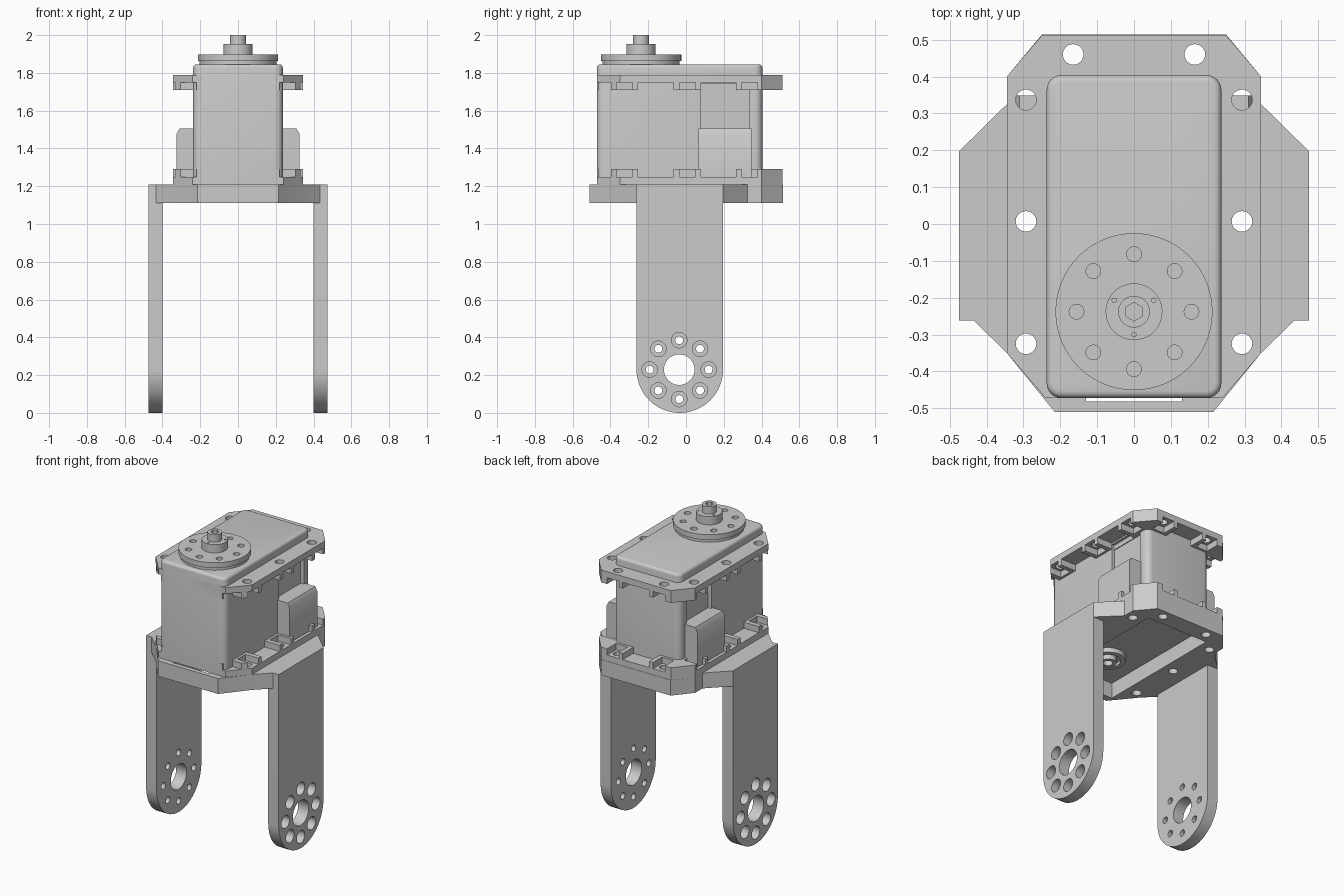
import bpy, bmesh, math

if "Cube" in bpy.data.objects:
    bpy.data.objects.remove(bpy.data.objects["Cube"])

AXES = {'Z': lambda a, b, t: (a, b, t),
        'X': lambda a, b, t: (t, a, b),
        'Y': lambda a, b, t: (b, t, a)}


def make(name, solids):
    """One object from several (outline, low, high, axis) prisms."""
    bm = bmesh.new()
    for pts, lo, hi, axis in solids:
        f = AXES[axis]
        low = [bm.verts.new(f(a, b, lo)) for a, b in pts]
        top = [bm.verts.new(f(a, b, hi)) for a, b in pts]
        n = len(pts)
        bm.faces.new(low[::-1])
        bm.faces.new(top)
        for i in range(n):
            j = (i + 1) % n
            bm.faces.new((low[i], low[j], top[j], top[i]))
    bmesh.ops.recalc_face_normals(bm, faces=bm.faces[:])
    me = bpy.data.meshes.new(name)
    bm.to_mesh(me)
    bm.free()
    ob = bpy.data.objects.new(name, me)
    bpy.context.collection.objects.link(ob)
    return ob


def circle(cx, cy, r, n=32, a0=0, a1=2 * math.pi):
    m = n if abs(a1 - a0 - 2 * math.pi) < 1e-6 else n - 1
    return [(cx + r * math.cos(a0 + (a1 - a0) * i / m),
             cy + r * math.sin(a0 + (a1 - a0) * i / m)) for i in range(n)]


def rect(x0, y0, x1, y1):
    return [(x0, y0), (x1, y0), (x1, y1), (x0, y1)]


def rounded(x0, y0, x1, y1, r):
    pts = []
    for k, (x, y) in enumerate([(x1 - r, y1 - r), (x0 + r, y1 - r), (x0 + r, y0 + r), (x1 - r, y0 + r)]):
        pts += circle(x, y, r, 7, k * math.pi / 2, (k + 1) * math.pi / 2)
    return pts


def mirrored(half):
    return half + [(-x, y) for x, y in reversed(half)]


def cut(ob, solids):
    tool = make("cutter", solids)
    tool.hide_render = True
    m = ob.modifiers.new("cut", 'BOOLEAN')
    m.operation, m.solver, m.object = 'DIFFERENCE', 'EXACT', tool
    bpy.context.view_layer.objects.active = ob
    bpy.ops.object.modifier_apply(modifier=m.name)
    bpy.data.objects.remove(tool)


def ring(cx, cy, rad, r, n=8, seg=20, start=0.0):
    return [circle(cx + rad * math.cos(start + 2 * math.pi * i / n),
                   cy + rad * math.sin(start + 2 * math.pi * i / n), r, seg) for i in range(n)]


SIDE_Y = (-0.325, 0.007, 0.337)
HOLES = [(s * 0.293, y) for s in (-1, 1) for y in SIDE_Y] + [(s * 0.165, 0.46) for s in (-1, 1)]
screw_holes = [(circle(x, y, 0.028, 24), 1.0, 1.95, 'Z') for x, y in HOLES]

# Bracket plate with open middle
plate = make("bracket_plate", [(mirrored([(0.215, -0.51), (0.345, -0.35), (0.435, -0.262), (0.475, -0.262),
                                          (0.475, 0.197), (0.345, 0.325), (0.345, 0.4), (0.25, 0.514)]),
                                1.11, 1.21, 'Z')])
cut(plate, [([(-0.22, -0.465), (-0.13, -0.465), (-0.13, -0.481), (0.13, -0.481), (0.13, -0.465),
              (0.22, -0.465), (0.22, 0.395), (-0.22, 0.395)], 1.0, 1.3, 'Z')])
cut(plate, screw_holes)

# Bracket arms with counterbored hole circle
for side, s in (("left", -1), ("right", 1)):
    prof = circle(-0.033, 0.229, 0.229, 33, math.pi, 2 * math.pi) + [(0.196, 1.11), (-0.262, 1.11)]
    lo, hi = sorted((s * 0.4, s * 0.475))
    arm = make(side + "_arm", [(prof, lo, hi, 'X')])
    cut(arm, [(c, lo - 0.1, hi + 0.1, 'X') for c in
              [circle(-0.036, 0.229, 0.081, 40)] + ring(-0.036, 0.229, 0.156, 0.021)])
    lo, hi = sorted((s * 0.425, s * 0.6))
    cut(arm, [(c, lo, hi, 'X') for c in ring(-0.036, 0.229, 0.156, 0.041, seg=28)])

# Motor case with rounded corners and softened top edge
body = make("motor_case", [(rounded(-0.237, -0.472, 0.237, 0.404, 0.04), 1.21, 1.845, 'Z')])
bm = bmesh.new()
bm.from_mesh(body.data)
rim = [e for e in bm.edges if all(v.co.z > 1.84 for v in e.verts)]
bmesh.ops.bevel(bm, geom=rim, offset=0.018, segments=4, profile=0.5, affect='EDGES')
bm.to_mesh(body.data)
bm.free()
cut(body, [(rect(x, 0.08, x + 0.1, 0.335), 1.27, 1.74, 'Z') for x in (-0.315, 0.215)])

# Mounting flanges with nut pockets facing each other
outline = mirrored([(0.225, -0.472), (0.24, -0.472), (0.345, -0.35), (0.345, 0.4), (0.25, 0.512)])
for name, lo, hi, c0, c1 in (("lower_flange", 1.21, 1.29, 1.25, 1.4),
                             ("upper_flange", 1.71, 1.79, 1.6, 1.75)):
    fl = make(name, [(outline, lo, hi, 'Z')])
    gaps = [rect(-0.095, 0.39, 0.095, 0.6)]
    pockets = []
    for s in (-1, 1):
        for y0, y1 in ((-0.6, -0.397), (-0.253, -0.065), (0.079, 0.265)):
            x0, x1 = sorted((s * 0.22, s * 0.5))
            gaps.append(rect(x0, y0, x1, y1))
        for y in SIDE_Y:
            x0, x1 = sorted((s * 0.252, s * 0.5))
            pockets.append(rect(x0, y - 0.042, x1, y + 0.042))
        pockets.append(rect(s * 0.165 - 0.042, 0.42, s * 0.165 + 0.042, 0.6))
    cut(fl, [(g, c0, c1, 'Z') for g in gaps])
    for p in pockets:
        cut(fl, [(p, c0, c1, 'Z')])
    cut(fl, screw_holes)

# Side connector housings
for side, s in (("left", -1), ("right", 1)):
    prof = [(1.24, s * 0.2), (1.24, s * 0.325), (1.478, s * 0.325), (1.505, s * 0.31), (1.505, s * 0.2)]
    make(side + "_connector", [(prof, 0.065, 0.348, 'Y')])

# Output horn, hub and bolt
CY = -0.238
make("horn_base", [(circle(0, CY, 0.204, 64), 1.84, 1.868, 'Z')])
horn = make("horn_disc", [(circle(0, CY, 0.213, 64), 1.864, 1.898, 'Z')])
cut(horn, [(c, 1.872, 2, 'Z') for c in ring(0, CY, 0.156, 0.02)])
hub = make("horn_hub", [(circle(0, CY, 0.077, 48), 1.89, 1.952, 'Z')])
cut(hub, [(c, 1.93, 2, 'Z') for c in ring(0, CY, 0.062, 0.006, 3, 8, -math.pi / 2)])
bolt = make("centre_bolt", [(circle(0, CY, 0.043, 32), 1.94, 2.0, 'Z')])
cut(bolt, [(circle(0, CY, 0.025, 6, math.pi / 6, math.pi / 6 + 2 * math.pi), 1.96, 2.1, 'Z')])

# Bearing boss under the case
boss = make("bottom_boss", [(circle(0, CY, 0.105, 48), 1.18, 1.215, 'Z')])
cut(boss, [(circle(0, CY, 0.075, 40), 1.1, 1.2, 'Z')])
pin = make("bottom_pin", [(circle(0, CY, 0.05, 32), 1.165, 1.215, 'Z')])
cut(pin, [(circle(0, CY, 0.028, 24), 1.1, 1.2, 'Z')])

# Smooth the round surfaces, keep edges sharp
for ob in bpy.context.scene.objects:
    ob.select_set(True)
bpy.context.view_layer.objects.active = body
bpy.ops.object.shade_smooth_by_angle(angle=math.radians(30))
